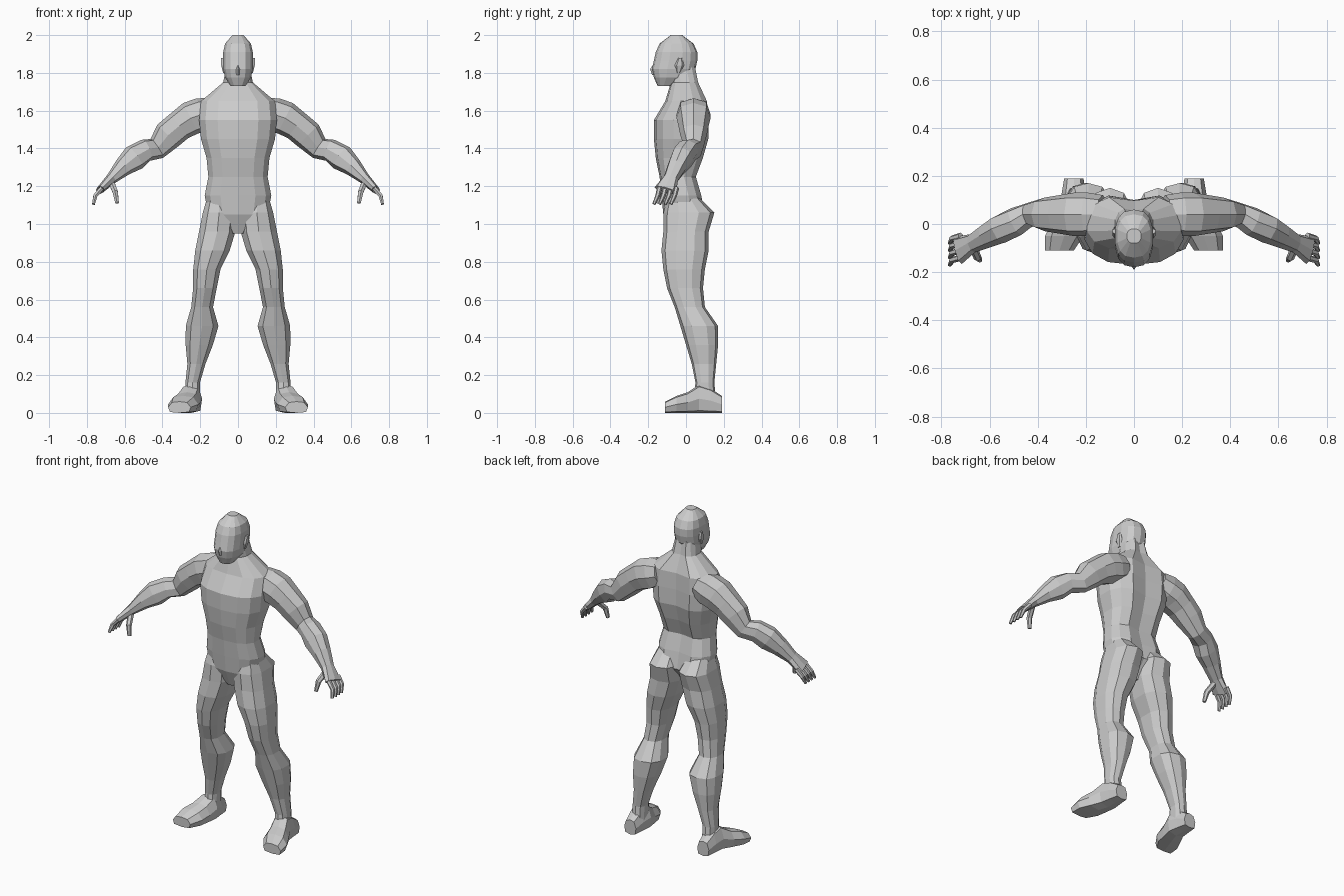
import bpy
import bmesh
from math import cos, sin, pi, copysign
from mathutils import Vector

default = bpy.data.objects.get("Cube")
if default:
    bpy.data.objects.remove(default, do_unlink=True)


def section(sides, square=.8, groove=1):
    """Squared-off regular ring, from front centre, with an optional back groove."""
    def soften(value):
        return copysign(abs(value) ** square, value)

    angles = [2 * pi * i / sides - pi / 2 for i in range(sides)]
    ring = [(soften(cos(angle)), soften(sin(angle))) for angle in angles]
    ring[sides // 2] = (0, groove)
    return ring


def between(low, high, amount):
    return (low + high) / 2 + amount * (high - low) / 2


def loft(name, rings, mirrored=False):
    """Skin closed rings of points and cap both ends, flat shaded."""
    bm = bmesh.new()
    loops = [[bm.verts.new(point) for point in ring] for ring in rings]
    for lower, upper in zip(loops, loops[1:]):
        for i in range(len(lower)):
            bm.faces.new((lower[i - 1], lower[i], upper[i], upper[i - 1]))
    bm.faces.new(loops[0])
    bm.faces.new(loops[-1])
    bmesh.ops.recalc_face_normals(bm, faces=bm.faces)
    mesh = bpy.data.meshes.new(name)
    bm.to_mesh(mesh)
    bm.free()
    obj = bpy.data.objects.new(name, mesh)
    bpy.context.collection.objects.link(obj)
    if mirrored:
        modifier = obj.modifiers.new("Mirror", 'MIRROR')
        modifier.use_mirror_merge = False


def stack(name, ring, start, step, levels, mirrored=False):
    """Loft evenly spaced levels; each is inner x, outer x, front y, back y."""
    rings = []
    for i, (inner, outer, front, back) in enumerate(levels):
        rings.append([(between(inner, outer, u), between(front, back, v), start + i * step)
                      for u, v in ring])
    loft(name, rings, mirrored)


def centred(levels):
    return [(-width, width, front, back) for width, front, back in levels]


def limb(name, ring, stations):
    """Loft a mirrored pair along a path of centre, half height, half depth."""
    centres = [Vector(station[0]) for station in stations]
    last = len(centres) - 1
    rings = []
    for i, (centre, height, depth) in enumerate(stations):
        along = (centres[min(i + 1, last)] - centres[max(i - 1, 0)]).normalized()
        side = Vector((0, 1, 0))
        side = (side - along * side.dot(along)).normalized()
        up = side.cross(along)
        rings.append([centres[i] + up * u * height + side * v * depth for u, v in ring])
    loft(name, rings, True)


def finger(name, base, knuckle, tip, radius):
    """Tapered digit bent at its knuckle."""
    path = [Vector(point) for point in (base, knuckle, tip)]
    limb(name, section(6, 1),
         [(point, radius * taper, radius * taper)
          for point, taper in zip(path, (1, .9, .6))])


# Torso and neck with a spine groove
stack("torso", section(14, .8, .8), .95, .1, centred([
    (.04, -.08, .02), (.16, -.12, .11), (.18, -.13, .09), (.16, -.14, .06),
    (.17, -.16, .1), (.2, -.17, .13), (.21, -.17, .13), (.2, -.11, .12),
    (.08, -.08, .07), (.06, -.1, .05)]))

# Head, nose and ears
stack("head", section(14), 1.73, .045, centred([
    (.04, -.15, -.06), (.07, -.17, .02), (.08, -.18, .05), (.08, -.17, .06),
    (.08, -.16, .06), (.07, -.14, .04), (.03, -.08, -.02)]))
stack("nose", section(4, 1), 1.79, .03, centred([
    (.02, -.18, -.14), (.02, -.19, -.14), (.01, -.17, -.14)]))
stack("ears", section(6), 1.8, .04, [
    (.06, .08, -.05, -.03), (.07, .09, -.06, -.01), (.07, .09, -.04, -.02)], True)

# Arms from shoulder to knuckles, swinging forward below the elbow
arm = []
for i, (z, height, depth) in enumerate([
        (1.6, .07, .08), (1.58, .09, .09), (1.56, .09, .09), (1.52, .08, .08),
        (1.47, .08, .07), (1.4, .06, .05), (1.39, .06, .06), (1.35, .07, .06),
        (1.3, .05, .05), (1.24, .03, .04), (1.18, .02, .06)]):
    x = .13 + .06 * i
    arm.append(((x, .04 - max(0, x - .43) / 2, z), height, depth))
limb("arms", section(8), arm)

# Fingers curl down from the knuckles, thumbs hang in front
for i, label in enumerate(("index", "middle", "ring", "little")):
    y = -.14 + .03 * i
    finger(label + "_fingers", (.72, y, 1.19), (.755, y - .01, 1.15),
           (.765, y - .03, 1.105), .014)
finger("thumbs", (.67, -.09, 1.22), (.65, -.14, 1.17), (.64, -.15, 1.11), .018)

# Legs from hip to ankle
stack("legs", section(10), 1.16, -.1, [
    (.04, .16, -.09, .05), (.01, .19, -.12, .15), (.01, .21, -.12, .12),
    (.04, .23, -.13, .12), (.09, .24, -.12, .1), (.11, .24, -.1, .09),
    (.13, .25, -.06, .1), (.1, .28, -.03, .17), (.13, .28, 0, .17),
    (.17, .27, .03, .16), (.2, .28, .05, .15), (.2, .28, .04, .16)], True)

# Feet splayed outward, lofted from heel to toe
feet = []
for i, (x, width, top) in enumerate([
        (.25, .04, .09), (.25, .05, .13), (.25, .06, .15), (.27, .07, .11),
        (.29, .08, .09), (.31, .06, .06)]):
    feet.append([(x + u * width * (1 - max(v, 0) / 4), .19 - .06 * i, between(0, top, v))
                 for u, v in section(8, .5)])
loft("feet", feet, True)
